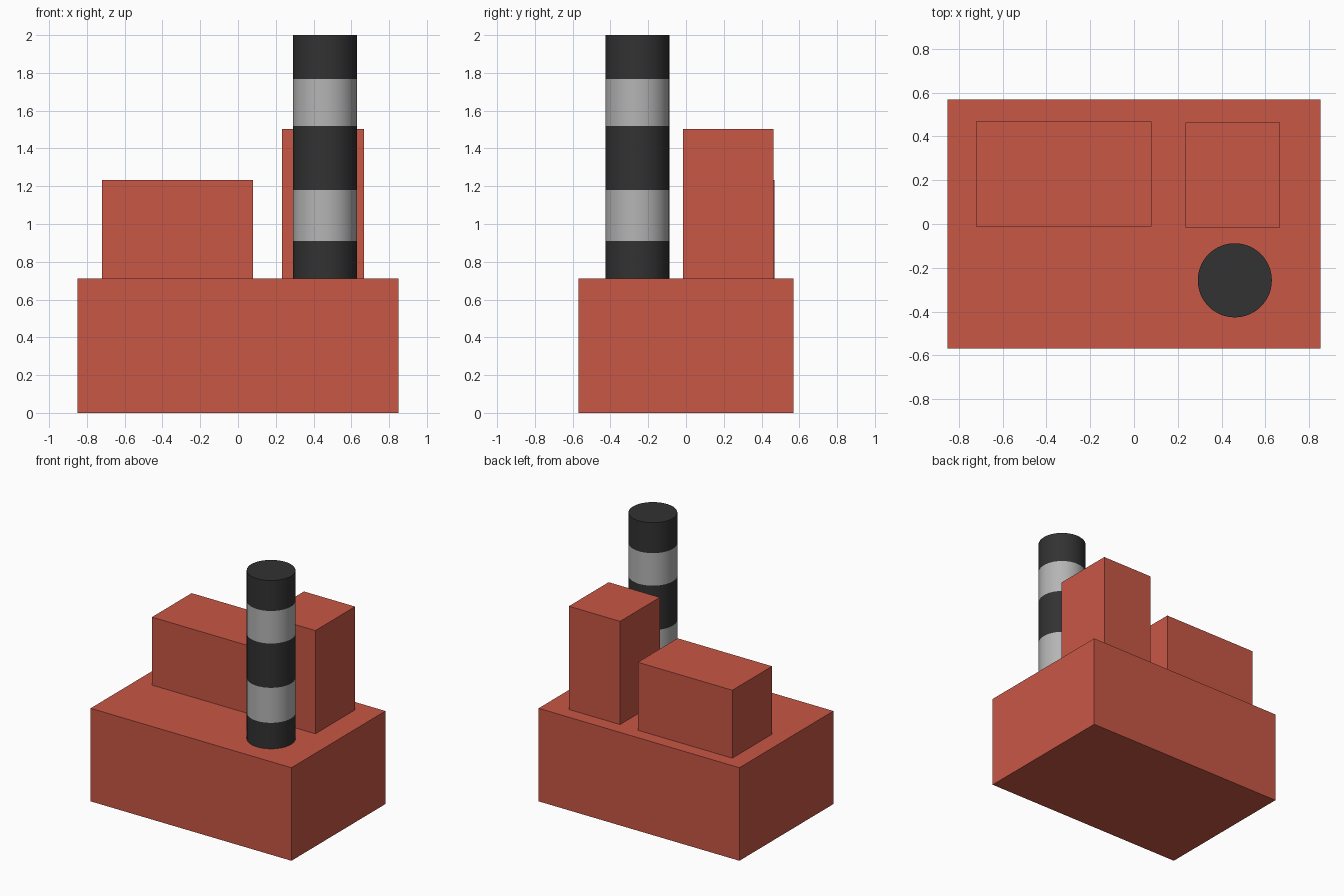
import bpy, bmesh, math

if "Cube" in bpy.data.objects:
    bpy.data.objects.remove(bpy.data.objects["Cube"])


def material(name, rgb):
    m = bpy.data.materials.new(name)
    m.diffuse_color = (*rgb, 1)
    m.use_nodes = True
    m.node_tree.nodes["Principled BSDF"].inputs["Base Color"].default_value = m.diffuse_color
    return m


RED = material("brick_red", (0.58, 0.095, 0.06))
DARK = material("charcoal", (0.032, 0.032, 0.032))
LIGHT = material("light_grey", (0.46, 0.46, 0.46))


def box(name, x, y, z):
    """Box from (min, max) ranges on each axis."""
    spans = (x, y, z)
    bm = bmesh.new()
    bmesh.ops.create_cube(bm, size=1)
    for v in bm.verts:
        v.co = [(a + b) / 2 + c * (b - a) for (a, b), c in zip(spans, v.co)]
    me = bpy.data.meshes.new(name)
    bm.to_mesh(me)
    bm.free()
    me.materials.append(RED)
    ob = bpy.data.objects.new(name, me)
    bpy.context.collection.objects.link(ob)
    return ob


def banded_stack(name, cx, cy, r, heights, sides=64):
    """Closed cylinder with a ring at each height and alternating bands."""
    bm = bmesh.new()
    rings = [[bm.verts.new((cx + r * math.cos(2 * math.pi * i / sides),
                            cy + r * math.sin(2 * math.pi * i / sides), z))
              for i in range(sides)] for z in heights]
    for band, (lo, hi) in enumerate(zip(rings, rings[1:])):
        for i in range(sides):
            j = (i + 1) % sides
            f = bm.faces.new((lo[i], lo[j], hi[j], hi[i]))
            f.material_index = band % 2
            f.smooth = True
    bm.faces.new(rings[0][::-1])
    bm.faces.new(rings[-1])
    # keep the rims of the end caps crisp
    for e in bm.edges:
        if len(e.link_faces) == 2 and e.calc_face_angle(0) > 1:
            e.smooth = False
    me = bpy.data.meshes.new(name)
    bm.to_mesh(me)
    bm.free()
    me.materials.append(DARK)
    me.materials.append(LIGHT)
    ob = bpy.data.objects.new(name, me)
    bpy.context.collection.objects.link(ob)
    return ob


TOP = 0.712

# main hall and the two blocks on its roof
box("base_hall", (-0.85, 0.85), (-0.568, 0.568), (0, TOP))
box("long_block", (-0.72, 0.08), (-0.012, 0.468), (TOP, 1.232))
box("tall_block", (0.234, 0.667), (-0.017, 0.463), (TOP, 1.502))

# striped chimney
banded_stack("chimney", 0.46, -0.257, 0.169,
             (TOP, 0.911, 1.179, 1.518, 1.767, 2.0))
